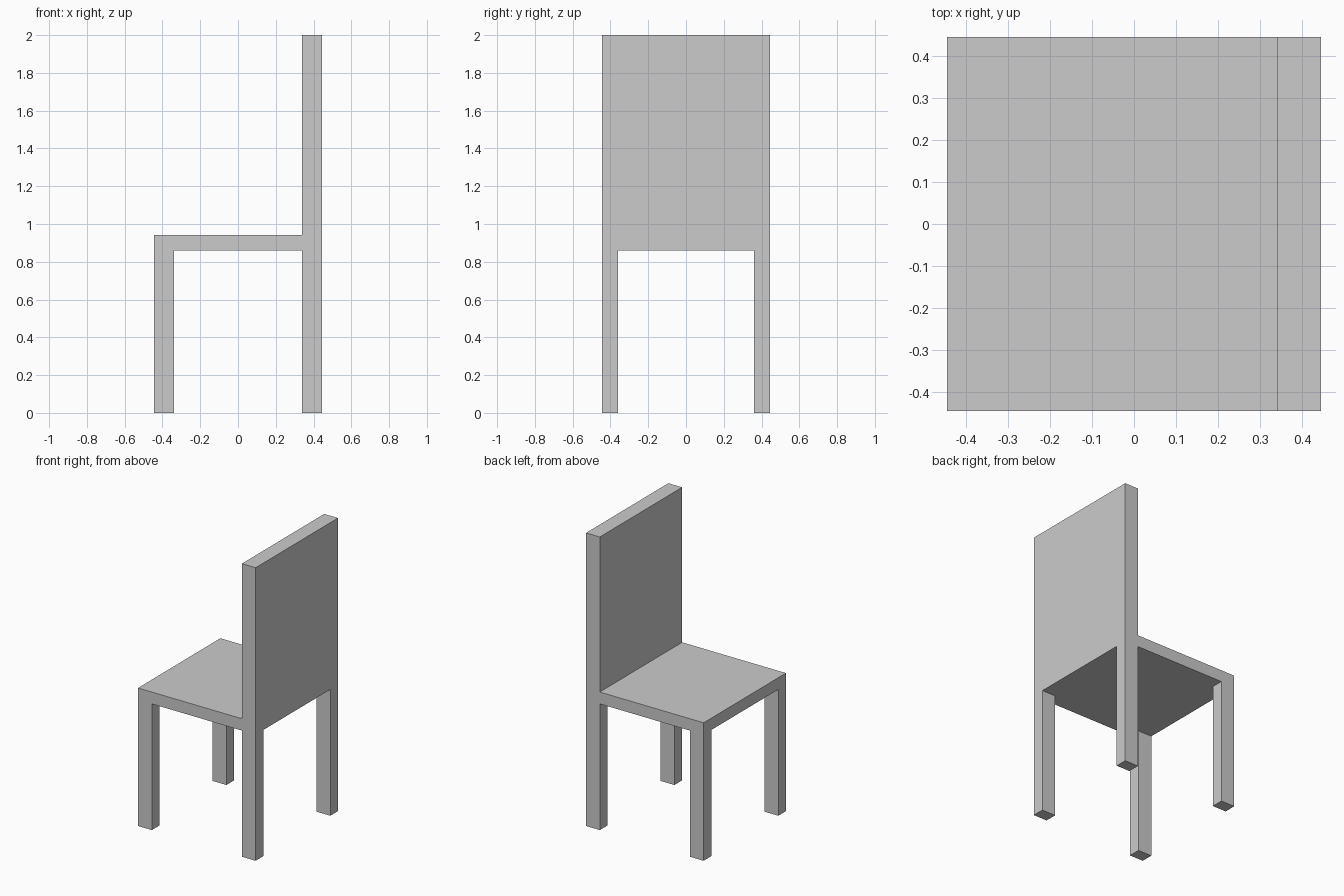
import bpy

if "Cube" in bpy.data.objects:
    bpy.data.objects.remove(bpy.data.objects["Cube"])

HALF = 0.444           # half the seat width and depth
LEG_X, LEG_Y = 0.104, 0.083
SEAT_BOTTOM, SEAT_TOP, TOP = 0.861, 0.942, 2.0


def box(name, x, y, z):
    """Add a box spanning the given (min, max) ranges."""
    spans = (x, y, z)
    bpy.ops.mesh.primitive_cube_add(size=1, location=[(a + b) / 2 for a, b in spans])
    obj = bpy.context.object
    obj.name = name
    obj.scale = [b - a for a, b in spans]
    bpy.ops.object.transform_apply(location=True, rotation=False, scale=True)
    return obj


# Seat slab
box("seat", (-HALF, HALF), (-HALF, HALF), (SEAT_BOTTOM, SEAT_TOP))

# Tall backrest standing on the +x edge of the seat
box("backrest", (HALF - LEG_X, HALF), (-HALF, HALF), (SEAT_TOP, TOP))

# Legs flush with the seat corners, each pair mirrored across y
for name, x0 in (("seat_edge_legs", -HALF), ("backrest_legs", HALF - LEG_X)):
    leg = box(name, (x0, x0 + LEG_X), (-HALF, -HALF + LEG_Y), (0, SEAT_BOTTOM))
    mirror = leg.modifiers.new("Mirror", 'MIRROR')
    mirror.use_axis = (False, True, False)
